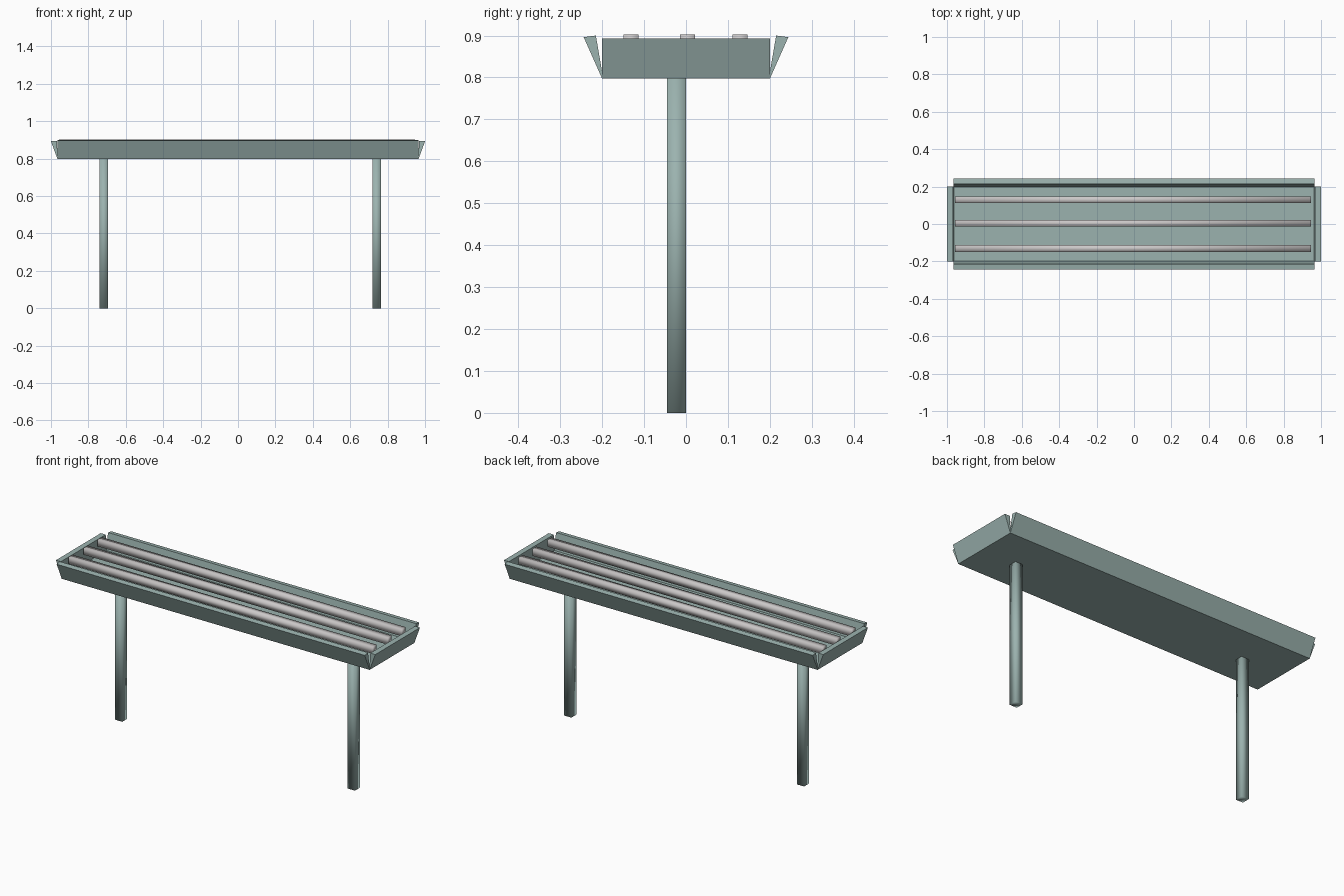
import bpy
import bmesh

# Remove the default cube
if "Cube" in bpy.data.objects:
    bpy.data.objects.remove(bpy.data.objects["Cube"], do_unlink=True)


def flat_material(name, rgb):
    mat = bpy.data.materials.new(name)
    mat.use_nodes = True
    colour = (*rgb, 1.0)
    mat.diffuse_color = colour
    mat.node_tree.nodes["Principled BSDF"].inputs["Base Color"].default_value = colour
    return mat


PAINT = flat_material("grey green paint", (0.33, 0.45, 0.43))
TUBE = flat_material("pale grey tube", (0.60, 0.58, 0.58))


def finish(name, bm, mat, smooth=False):
    bmesh.ops.recalc_face_normals(bm, faces=bm.faces)
    for face in bm.faces:
        face.smooth = smooth
    mesh = bpy.data.meshes.new(name)
    bm.to_mesh(mesh)
    bm.free()
    mesh.materials.append(mat)
    obj = bpy.data.objects.new(name, mesh)
    bpy.context.collection.objects.link(obj)
    return obj


def box(name, low, high, mat, smooth=False):
    bm = bmesh.new()
    bmesh.ops.create_cube(bm, size=1)
    for v in bm.verts:
        v.co = [a + (b - a) * (c + 0.5) for a, b, c in zip(low, high, v.co)]
    return finish(name, bm, mat, smooth)


def flared_panel(name, profile, half_length, axis, side):
    """Extrude an (outward, z) profile along the edge of the tray."""
    bm = bmesh.new()
    ring = []
    for out, z in profile:
        co = (side * out, -half_length, z) if axis == "x" else (-half_length, side * out, z)
        ring.append(bm.verts.new(co))
    face = bm.faces.new(ring)
    moved = bmesh.ops.extrude_face_region(bm, geom=[face])["geom"]
    shift = (0, 2 * half_length, 0) if axis == "x" else (2 * half_length, 0, 0)
    bmesh.ops.translate(bm, vec=shift, verts=[g for g in moved if isinstance(g, bmesh.types.BMVert)])
    return finish(name, bm, PAINT)


HALF_X, HALF_Y, BASE = 0.965, 0.2, 0.797

# Tray floor
box("tray_floor", (-HALF_X, -HALF_Y, BASE), (HALF_X, HALF_Y, BASE + 0.008), PAINT)

# Wedge-shaped rims leaning outwards, open at the corners
long_rim = [(HALF_Y, BASE), (0.244, 0.896), (0.215, 0.9), (HALF_Y - 0.002, BASE + 0.004)]
end_rim = [(HALF_X, BASE), (1.0, 0.893), (0.969, 0.893), (HALF_X - 0.002, BASE + 0.004)]
for name, side in (("front_rim", -1), ("back_rim", 1)):
    flared_panel(name, long_rim, HALF_X, "y", side)
for name, side in (("right_rim", -1), ("left_rim", 1)):
    flared_panel(name, end_rim, HALF_Y, "x", side)

# Three long tubes lying in the tray
for name, y in (("front_tube", -0.131), ("middle_tube", 0.004), ("back_tube", 0.129)):
    box(name, (-0.957, y - 0.018, 0.864), (0.947, y + 0.018, 0.902), TUBE, smooth=True)

# Square posts
for name, x in (("right_post", -0.717), ("left_post", 0.741)):
    box(name, (x - 0.023, -0.045, 0), (x + 0.023, 0, BASE), PAINT, smooth=True)
